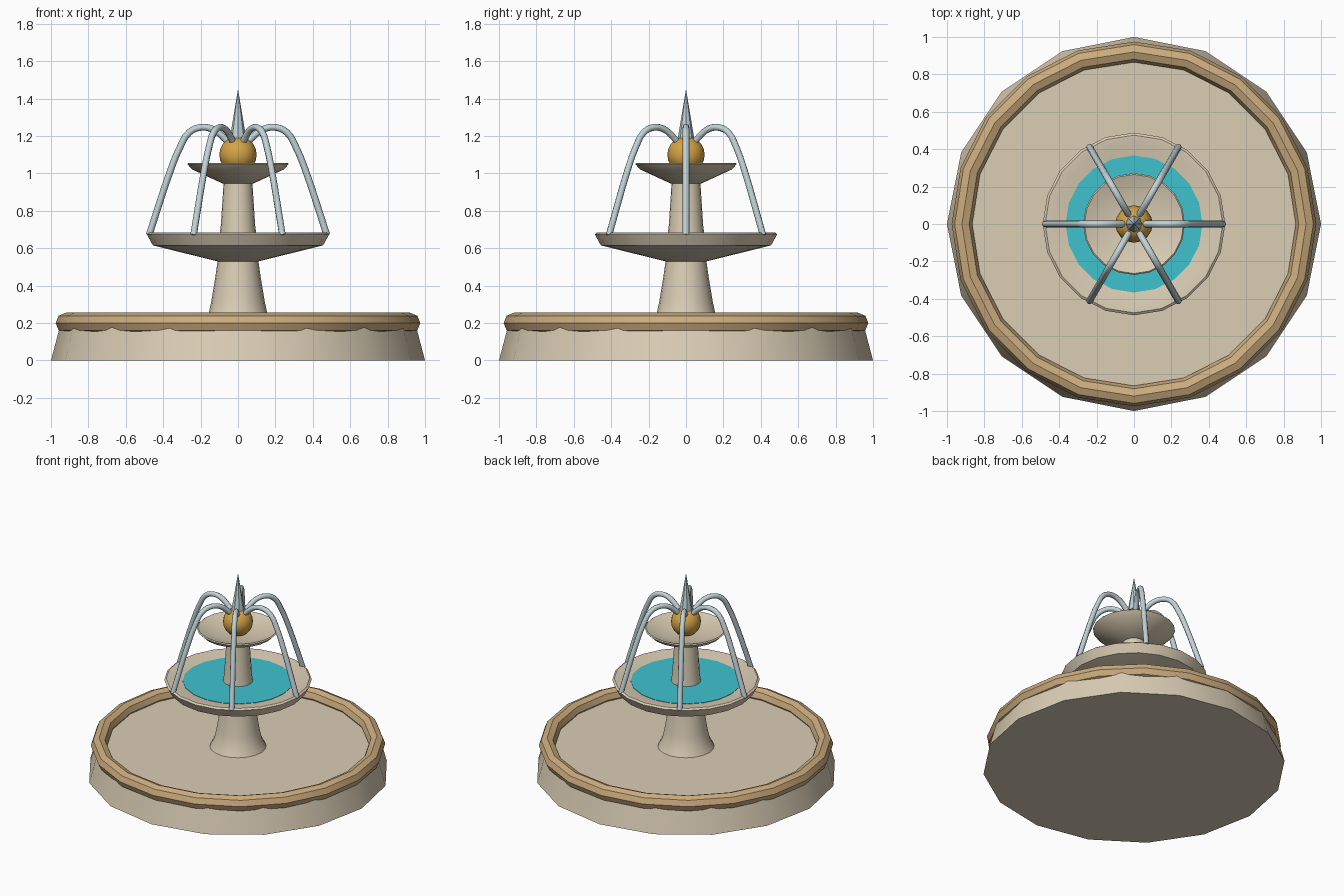
import bpy
import bmesh
import math
from math import cos, sin, pi

cube = bpy.data.objects.get("Cube")
if cube:
    bpy.data.objects.remove(cube, do_unlink=True)


def material(name, rgb):
    mat = bpy.data.materials.new(name)
    mat.use_nodes = True
    mat.diffuse_color = (*rgb, 1)
    mat.node_tree.nodes["Principled BSDF"].inputs["Base Color"].default_value = (*rgb, 1)
    return mat


stone = material("pale stone", (0.70, 0.61, 0.46))
tan = material("tan stone", (0.60, 0.41, 0.21))
water = material("turquoise water", (0.05, 0.54, 0.62))
gold = material("gold", (0.66, 0.37, 0.06))
silver = material("pale silver blue", (0.54, 0.65, 0.68))


def finish(obj, mat, angle=40):
    obj.data.materials.append(mat)
    bpy.ops.object.select_all(action='DESELECT')
    obj.select_set(True)
    bpy.context.view_layer.objects.active = obj
    bpy.ops.object.shade_smooth_by_angle(angle=math.radians(angle))
    return obj


def lathe(name, profile, mat, sides=20, closed=False):
    """Turn a (radius, height) profile around z; radius 0 makes a pole."""
    bm = bmesh.new()
    rings = []
    for r, z in profile:
        if r == 0:
            rings.append([bm.verts.new((0, 0, z))] * sides)
        else:
            rings.append([bm.verts.new((r * cos(2 * pi * i / sides),
                                        r * sin(2 * pi * i / sides), z))
                          for i in range(sides)])
    pairs = list(zip(rings, rings[1:]))
    if closed:
        pairs.append((rings[-1], rings[0]))
    for low, high in pairs:
        for i in range(sides):
            j = (i + 1) % sides
            corners = [low[i], low[j], high[j], high[i]]
            bm.faces.new(list(dict.fromkeys(corners)))
    bmesh.ops.recalc_face_normals(bm, faces=bm.faces)
    mesh = bpy.data.meshes.new(name)
    bm.to_mesh(mesh)
    bm.free()
    obj = bpy.data.objects.new(name, mesh)
    bpy.context.collection.objects.link(obj)
    return finish(obj, mat)


# Ground basin and its rounded rim
lathe("basin", [(0, 0), (1, 0), (0.95, 0.19), (0, 0.19)], stone, sides=16)
tube = [(0.92 + 0.055 * cos(k * pi / 4), 0.2 + 0.055 * sin(k * pi / 4)) for k in range(8)]
rim = lathe("basin_rim", tube, tan, closed=True)
finish(rim, tan, 60)

# Lower pedestal and bowl
lathe("lower_pedestal", [(0, 0.18), (0.19, 0.185), (0.157, 0.25), (0.142, 0.32),
                         (0.122, 0.44), (0.108, 0.54), (0, 0.54)], stone)
lathe("lower_bowl", [(0, 0.53), (0.11, 0.53), (0.455, 0.615), (0.488, 0.675),
                     (0.475, 0.685), (0.43, 0.682), (0.365, 0.665), (0, 0.65)], stone)
lathe("bowl_water", [(0, 0.662), (0.366, 0.662), (0.366, 0.668), (0, 0.668)], water)

# Upper pedestal and dish
lathe("upper_pedestal", [(0, 0.655), (0.1, 0.655), (0.092, 0.72), (0.077, 0.95),
                         (0, 0.95)], stone)
lathe("upper_dish", [(0, 0.945), (0.08, 0.945), (0.243, 1.02), (0.272, 1.05),
                     (0.265, 1.056), (0.235, 1.045), (0.15, 1.02), (0, 1.01)], stone)

# Ball and spire
bpy.ops.mesh.primitive_uv_sphere_add(segments=16, ring_count=10, radius=0.1,
                                     location=(0, 0, 1.1))
ball = bpy.context.object
ball.name = "gold_ball"
finish(ball, gold)
lathe("spire", [(0, 1.15), (0.05, 1.15), (0, 1.45)], silver, sides=8)

# Six arching jets
arc = [(0.03, 1.14), (0.09, 1.205), (0.14, 1.238), (0.2, 1.246), (0.26, 1.22),
       (0.31, 1.14), (0.37, 0.99), (0.43, 0.81), (0.475, 0.67)]
for n in range(6):
    a = n * pi / 3
    curve = bpy.data.curves.new("jet", 'CURVE')
    curve.dimensions = '3D'
    curve.bevel_depth = 0.018
    curve.bevel_resolution = 2
    curve.resolution_u = 3
    curve.use_fill_caps = True
    spline = curve.splines.new('BEZIER')
    spline.bezier_points.add(len(arc) - 1)
    for point, (r, z) in zip(spline.bezier_points, arc):
        point.co = (r * cos(a), r * sin(a), z)
        point.handle_left_type = point.handle_right_type = 'AUTO'
    jet = bpy.data.objects.new(f"water_jet_{n + 1}", curve)
    bpy.context.collection.objects.link(jet)
    bpy.ops.object.select_all(action='DESELECT')
    jet.select_set(True)
    bpy.context.view_layer.objects.active = jet
    bpy.ops.object.convert(target='MESH')
    finish(bpy.context.object, silver, 50)
